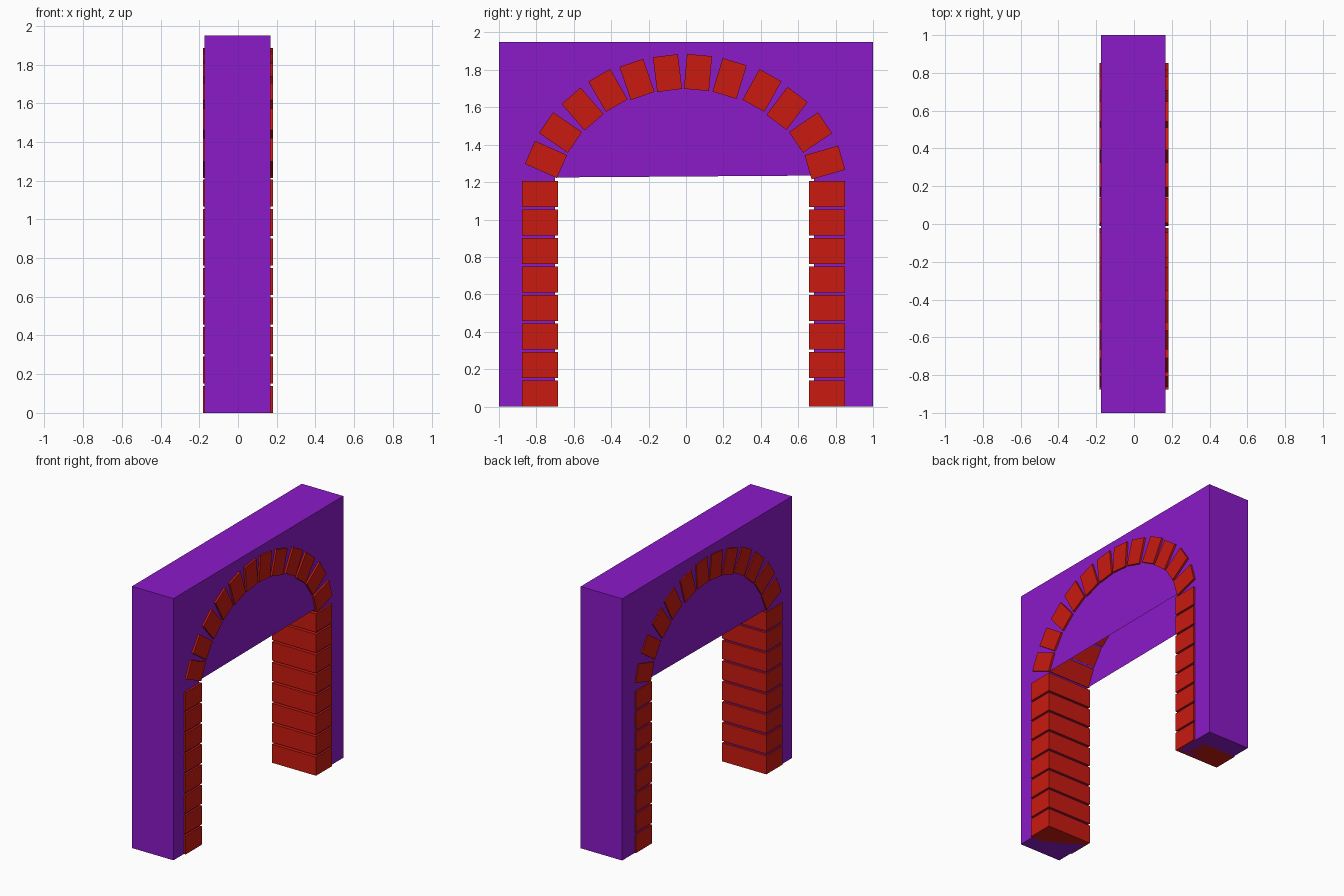
import bpy, bmesh
from math import radians, cos, sin
from mathutils import Matrix

if "Cube" in bpy.data.objects:
    bpy.data.objects.remove(bpy.data.objects["Cube"])


def material(name, rgb):
    m = bpy.data.materials.new(name)
    m.diffuse_color = (*rgb, 1)
    m.use_nodes = True
    m.node_tree.nodes["Principled BSDF"].inputs["Base Color"].default_value = m.diffuse_color
    return m


PURPLE = material("purple_plaster", (0.26, 0.01, 0.58))
RED = material("red_brick", (0.58, 0.01, 0.005))


def add_object(name, bm, mat):
    mesh = bpy.data.meshes.new(name)
    bm.to_mesh(mesh)
    bm.free()
    mesh.materials.append(mat)
    ob = bpy.data.objects.new(name, mesh)
    bpy.context.collection.objects.link(ob)
    return ob


def brick(name, y, z, length, height, angle=0):
    bm = bmesh.new()
    bmesh.ops.create_cube(bm, size=1, matrix=Matrix.Translation((0, y, z))
                          @ Matrix.Rotation(radians(angle), 4, 'X')
                          @ Matrix.Diagonal((0.364, length, height, 1)))
    return add_object(name, bm, RED)


# Arch bricks: centre y, centre z, radial angle
ARCH = [(-.749, 1.321, 156), (-.671, 1.465, 145.5), (-.553, 1.591, 131),
        (-.417, 1.690, 120), (-.262, 1.749, 109), (-.099, 1.783, 97),
        (.064, 1.786, 85), (.233, 1.754, 73), (.406, 1.690, 61),
        (.540, 1.594, 53), (.666, 1.465, 34), (.743, 1.305, 16)]
for i, (y, z, a) in enumerate(ARCH):
    brick(f"arch_brick_{i + 1}", y, z, 0.187, 0.134, a)

# Pillar bricks on both sides of the opening
for side, y in (("left", -0.781), ("right", 0.754)):
    for i in range(8):
        brick(f"{side}_pillar_brick_{i + 1}", y, i * 0.1525 + 0.069, 0.191, 0.138)

# Wall with an arched opening following the bricks
X0, X1 = -0.174, 0.168
arch = [(-.70, 1.225)]
arch += [(y - .078 * cos(radians(a)), z - .078 * sin(radians(a))) for y, z, a in ARCH]
arch += [(.685, 1.235)]
outline = [(-1, 0), (-.70, 0)] + arch + [(.685, 0), (1, 0), (1, 1.95), (-1, 1.95)]
bm = bmesh.new()
face = bm.faces.new([bm.verts.new((X0, y, z)) for y, z in outline])
ext = bmesh.ops.extrude_face_region(bm, geom=[face], use_keep_orig=True)
bmesh.ops.translate(bm, vec=(X1 - X0, 0, 0),
                    verts=[g for g in ext["geom"] if isinstance(g, bmesh.types.BMVert)])
bmesh.ops.recalc_face_normals(bm, faces=bm.faces)
bmesh.ops.triangulate(bm, faces=[f for f in bm.faces if len(f.verts) > 4])
add_object("wall", bm, PURPLE)

# Flat panels filling the arch head on both faces, open underneath
for name, x in (("back_arch_panel", X0), ("front_arch_panel", X1)):
    bm = bmesh.new()
    pts = arch if x == X0 else arch[::-1]
    f = bm.faces.new([bm.verts.new((x, y, z)) for y, z in pts])
    f.normal_update()
    if f.normal.x * x < 0:
        f.normal_flip()
    add_object(name, bm, PURPLE)
